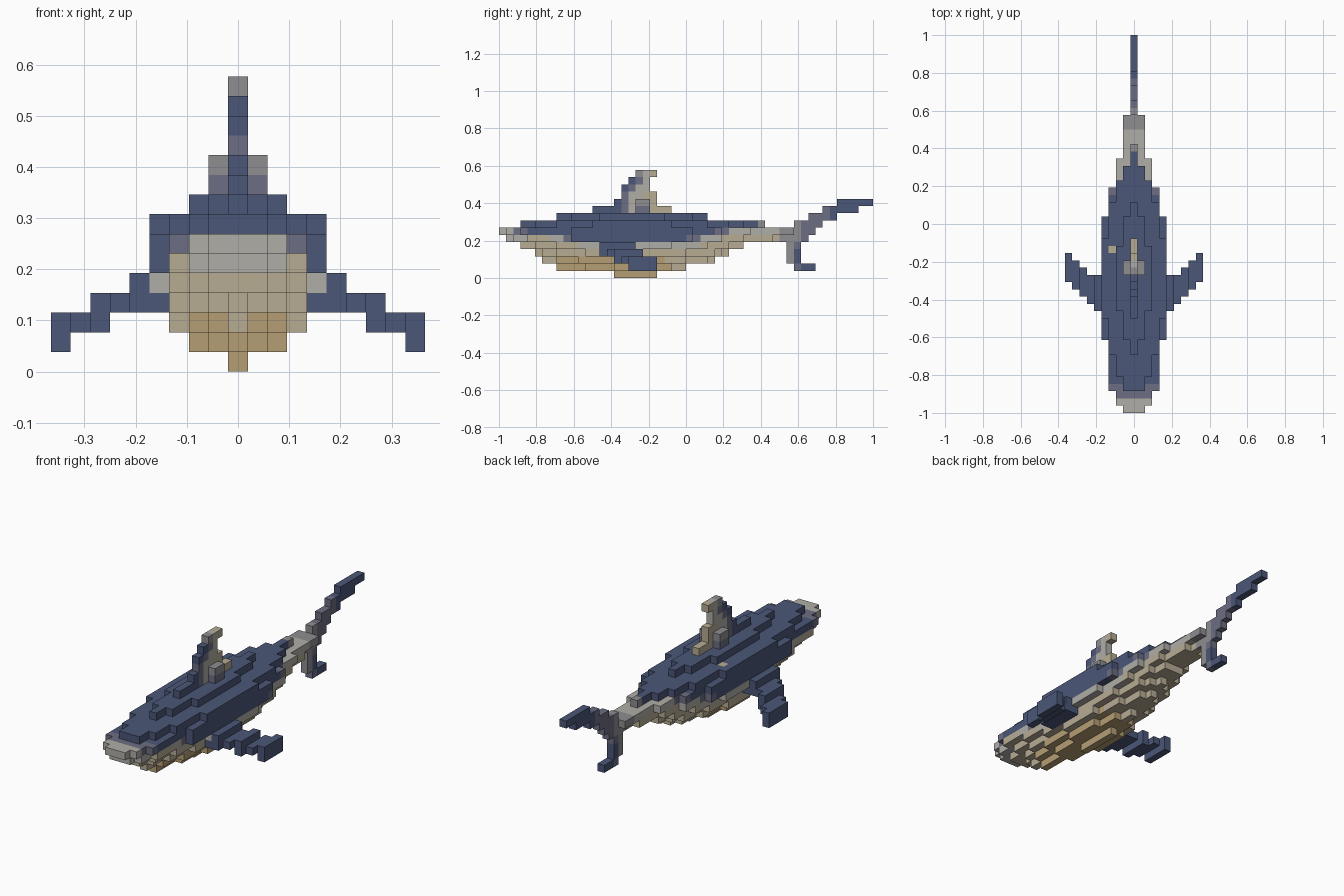
import bpy, bmesh
from mathutils import Vector

if "Cube" in bpy.data.objects:
    bpy.data.objects.remove(bpy.data.objects["Cube"])

V = 2 / 52  # edge length of one block


def linear(c):
    return c / 12.92 if c <= 0.04045 else ((c + 0.055) / 1.055) ** 2.4


# Flat colours
PALETTE = {
    "navy blue": (75, 87, 120),
    "slate": (108, 109, 130),
    "mid grey": (142, 141, 145),
    "light grey": (176, 174, 167),
    "sand": (183, 172, 148),
    "ochre": (181, 157, 116),
}
NAMES = list(PALETTE)
NAVY, SLATE, MID, LIGHT, SAND, OCHRE = range(6)
MATERIALS = []
for name, rgb in PALETTE.items():
    mat = bpy.data.materials.new(name)
    colour = [linear(c / 255) for c in rgb] + [1]
    mat.use_nodes = True
    mat.diffuse_color = colour
    bsdf = mat.node_tree.nodes["Principled BSDF"]
    bsdf.inputs["Base Color"].default_value = colour
    bsdf.inputs["Roughness"].default_value = 0.8
    MATERIALS.append(mat)

# Body: for each layer, the (start, end) block along the length
# for each column counted outward from the centre line
BODY = {
    0: [(16, 22)],
    1: [(8, 26), (12, 24), (16, 21)],
    2: [(6, 30), (8, 29), (11, 26), (16, 22)],
    3: [(5, 32), (6, 31), (8, 30), (12, 26)],
    4: [(3, 34), (3, 34), (5, 32), (8, 29), (14, 24)],
    5: [(1, 39), (1, 38), (2, 34), (4, 31), (10, 27)],
    6: [(0, 41), (0, 41), (1, 35), (3, 31), (10, 27)],
    7: [(3, 37), (3, 34), (5, 32), (8, 29), (13, 24)],
    8: [(8, 29), (10, 27), (14, 23)],
}
# Centre-line parts: layer -> (start, end)
DORSAL = {9: (13, 24), 10: (16, 22), 11: (17, 22), 12: (17, 21),
          13: (18, 21), 14: (19, 22)}
TAIL = {1: (41, 44), 2: (40, 42), 3: (40, 42), 4: (40, 42), 5: (39, 43),
        6: (41, 44), 7: (41, 45), 8: (43, 47), 9: (45, 50), 10: (47, 52)}
# Pectoral fin: column -> (start, end, layers)
PECTORAL = {4: (14, 19, (3,)), 5: (14, 19, (3, 4)), 6: (15, 19, (3,)),
            7: (16, 20, (2, 3)), 8: (17, 21, (2,)), 9: (18, 22, (1, 2))}


def body_colour(x, y, z):
    k = abs(x)
    if z >= 7:
        if (x, z) == (-3, 7) and y == 22:
            return SAND
        return NAVY if y < 36 else MID
    if z == 6:
        if y < 2:
            return LIGHT
        if y < 4:
            return SLATE
        return NAVY if y < 30 else SLATE if y < 32 else LIGHT if y < 39 else MID
    if z == 5:
        if y < 7:
            return LIGHT if k < 3 else SAND
        if y < 9:
            return LIGHT
        return NAVY if 10 <= y < 26 else SLATE if y < 28 else LIGHT if y < 31 else SAND
    if z == 4:
        return LIGHT if 11 <= y < 28 else SAND
    if z == 3:
        return SAND
    if z == 2:
        return OCHRE if k < 3 and 8 <= y < 23 else SAND
    return OCHRE if y < 24 else SAND


def dorsal_colour(x, y, z):
    if x:
        return SLATE if z == 9 else MID
    if z == 14:
        return MID if y == 19 else LIGHT if y == 20 else SAND
    if z == 9 and y >= 22:
        return SAND
    step = y + (1 if z < 12 else 0) - (1 if z == 13 else 0)
    return NAVY if step < 18 else SLATE if step < 19 else LIGHT if step < 21 else SAND


def tail_colour(x, y, z):
    if z >= 7:
        return MID if y < 42 else SLATE if y < 46 else NAVY
    if z >= 5:
        return MID if y < 42 else SLATE
    if z == 1:
        return SLATE if y == 41 else NAVY
    return MID if y == 40 else NAVY if z < 4 else SLATE


def fin_colour(x, y, z):
    return NAVY


# Fill each part with blocks
def span(layers):
    return {(0, y, z) for z, (a, b) in layers.items() for y in range(a, b)}


body = {(s * k, y, z) for z, cols in BODY.items()
        for k, (a, b) in enumerate(cols) for y in range(a, b) for s in (-1, 1)}
dorsal = span(DORSAL) | {(s, y, z) for s in (-1, 1) for y in (19, 20) for z in (9, 10)}
tail = span(TAIL)


def pectoral(side):
    return {(side * k, y, z) for k, (a, b, zs) in PECTORAL.items()
            for z in zs for y in range(a, b)}


parts = [
    ("body", body, body_colour),
    ("dorsal_fin", dorsal - body, dorsal_colour),
    ("tail_fin", tail - body, tail_colour),
    ("left_pectoral_fin", pectoral(1) - body, fin_colour),
    ("right_pectoral_fin", pectoral(-1) - body, fin_colour),
]
filled = set().union(*(cells for _, cells, _ in parts))


# Make the outer skin of a set of blocks
def build(name, cells, colour_of):
    bm = bmesh.new()
    for cell in sorted(cells):
        centre = Vector((cell[0] * V, (cell[1] + 0.5) * V - 1, (cell[2] + 0.5) * V))
        for axis in range(3):
            for sign in (-1, 1):
                near = list(cell)
                near[axis] += sign
                if tuple(near) in filled:
                    continue
                n, u = Vector(), Vector()
                n[axis] = sign * V / 2
                u[(axis + 1) % 3] = V / 2
                w = n.normalized().cross(u)
                corners = (u + w, w - u, -u - w, u - w)
                face = bm.faces.new([bm.verts.new(centre + n + c) for c in corners])
                face.material_index = colour_of(*cell)
    bmesh.ops.remove_doubles(bm, verts=bm.verts, dist=V / 100)
    mesh = bpy.data.meshes.new(name)
    bm.to_mesh(mesh)
    bm.free()
    for mat in MATERIALS:
        mesh.materials.append(mat)
    bpy.context.collection.objects.link(bpy.data.objects.new(name, mesh))


for part in parts:
    build(*part)
